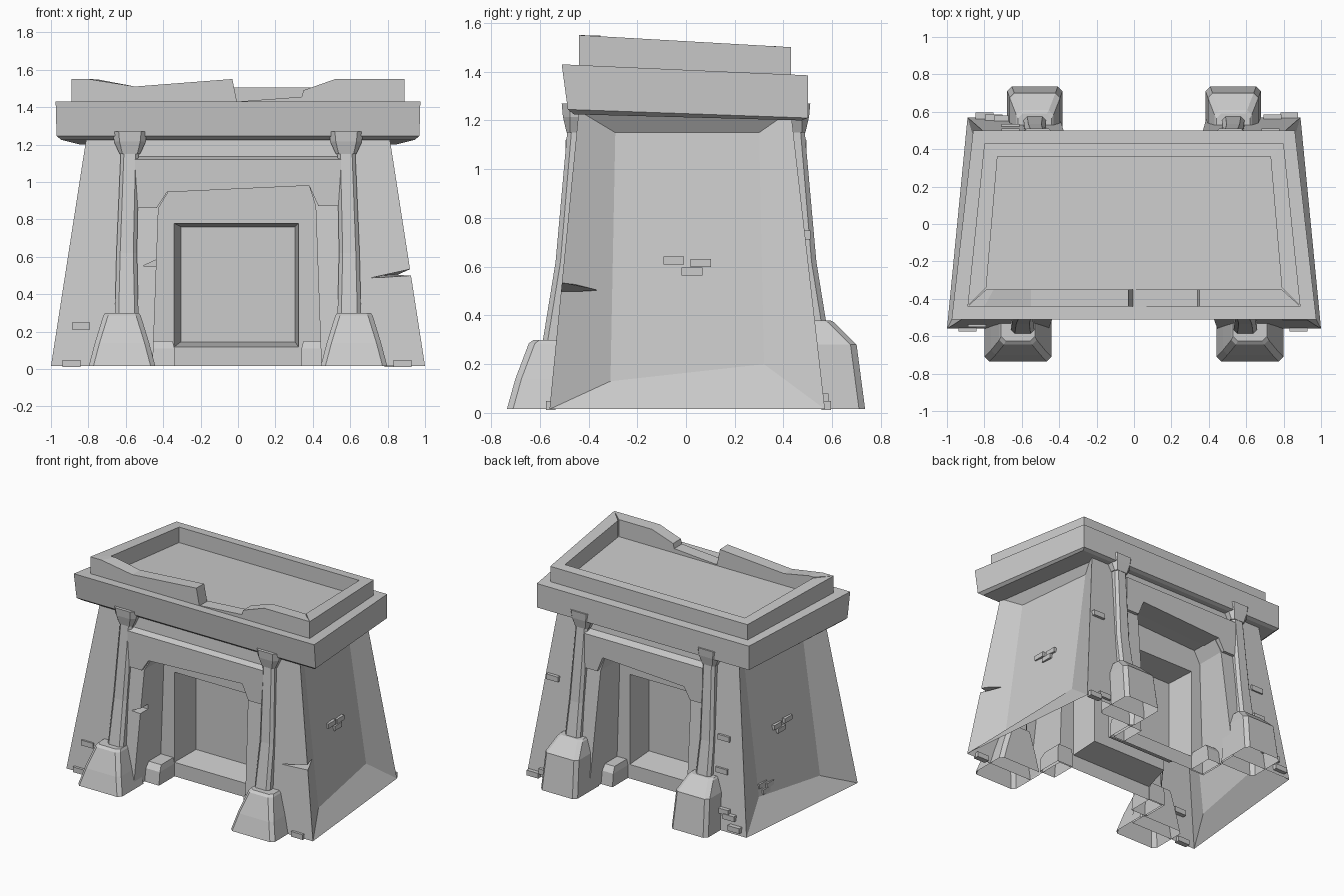
import bpy, bmesh

if "Cube" in bpy.data.objects:
    bpy.data.objects.remove(bpy.data.objects["Cube"])


def make(name, verts, faces):
    me = bpy.data.meshes.new(name)
    bm = bmesh.new()
    vs = [bm.verts.new(v) for v in verts]
    for f in faces:
        bm.faces.new([vs[i] for i in f])
    bmesh.ops.recalc_face_normals(bm, faces=bm.faces[:])
    bm.to_mesh(me)
    bm.free()
    ob = bpy.data.objects.new(name, me)
    bpy.context.collection.objects.link(ob)
    return ob


def drop_bottom(ob, z=0.03):
    bm = bmesh.new()
    bm.from_mesh(ob.data)
    low = [f for f in bm.faces if all(v.co.z < z for v in f.verts)]
    bmesh.ops.delete(bm, geom=low, context='FACES')
    bm.to_mesh(ob.data)
    bm.free()


def loft(name, rings):
    n = len(rings[0])
    verts = [p for r in rings for p in r]
    faces = [list(range(n)), list(range(len(verts) - n, len(verts)))]
    for k in range(len(rings) - 1):
        for i in range(n):
            j = (i + 1) % n
            faces.append([k*n + i, k*n + j, (k+1)*n + j, (k+1)*n + i])
    return make(name, verts, faces)


def ring(xf, xb, yf, yb, zf, zb=None):
    zb = zf if zb is None else zb
    return [(-xf, yf, zf), (xf, yf, zf), (xb, yb, zb), (-xb, yb, zb)]


def rect(x0, x1, y0, y1, z):
    return [(x0, y0, z), (x1, y0, z), (x1, y1, z), (x0, y1, z)]


def chamfered(cx, w, y0, y1, c, z):
    a, b = cx - w, cx + w
    d = c if y1 > y0 else -c
    return [(a + c, y0, z), (b - c, y0, z), (b, y0 + d, z), (b, y1 - d, z),
            (b - c, y1, z), (a + c, y1, z), (a, y1 - d, z), (a, y0 + d, z)]


def prism(name, front, y0, y1, back=None):
    return loft(name, [[(x, y0, z) for x, z in front],
                       [(x, y1, z) for x, z in (back or front)]])


def brick(name, c, s):
    ob = loft(name, [rect(-s[0]/2, s[0]/2, -s[1]/2, s[1]/2, z) for z in (-s[2]/2, s[2]/2)])
    ob.location = c


# tapered body with sunken side panels
verts = ring(1.0, .89, -.56, .57, .015) + ring(.81, .73, -.44, .43, 1.24)
panel = [(.87, -.31, .13), (.815, .32, .20), (.68, .30, 1.15), (.74, -.29, 1.15)]
faces = [[0, 1, 2, 3], [4, 5, 6, 7], [0, 1, 5, 4], [3, 2, 6, 7]]
for s, outer in ((1, (1, 2, 6, 5)), (-1, (0, 3, 7, 4))):
    b = len(verts)
    verts += [(s*x, y, z) for x, y, z in panel]
    faces.append([b, b+1, b+2, b+3])
    for i in range(4):
        j = (i + 1) % 4
        faces.append([outer[i], outer[j], b+j, b+i])
body = make("body", verts, faces)

# portal recesses, doors and cracks cut from the body
cutters = []
for side, sy, sx in (("front", 1, 1.0), ("back", -1, .87)):
    niche = [(-.46, -.1), (-.425, .86), (-.37, .95), (.38, .98), (.415, .87), (.45, -.1)]
    cutters.append(prism(side + "_portal_cutter", [(x*sx, z) for x, z in niche], -.8*sy, -.25*sy))
    d0 = [(-.345, .115), (-.345, .78), (.325, .78), (.325, .115)]
    d1 = [(-.305, .145), (-.305, .76), (.305, .76), (.305, .145)]
    cutters.append(prism(side + "_door_cutter", [(x*sx, z) for x, z in d0], -.27*sy, -.05*sy,
                         [(x*sx, z) for x, z in d1]))
cutters.append(loft("crack_cutter", [[(.70, -.54, .485), (1.1, -.60, .51), (1.1, -.60, .575)],
                                     [(.78, -.37, .50), (1.1, -.36, .51), (1.1, -.36, .52)]]))
cutters.append(prism("jamb_crack_cutter", [(-.51, .55), (-.40, .545), (-.40, .60)], -.6, -.42))
for c in cutters:
    m = body.modifiers.new(c.name, 'BOOLEAN')
    m.operation, m.solver, m.object = 'DIFFERENCE', 'EXACT', c
    c.hide_render = True
bpy.context.view_layer.update()
cut = bpy.data.meshes.new_from_object(body.evaluated_get(bpy.context.evaluated_depsgraph_get()))
body.modifiers.clear()
body.data = cut
for c in cutters:
    bpy.data.objects.remove(c)
drop_bottom(body)

# roof slab, higher at the front
loft("roof_slab", [ring(.945, .845, -.46, .475, 1.225, 1.20),
                   ring(.97, .86, -.485, .50, 1.245, 1.21),
                   ring(.975, .86, -.51, .50, 1.43, 1.385)])

# parapet: back and side walls, broken front wall
loft("parapet_back", [[(-.74, .36, 1.38), (.74, .36, 1.38), (.80, .43, 1.37), (-.80, .43, 1.37)],
                      [(-.74, .36, 1.505), (.74, .36, 1.505), (.80, .43, 1.50), (-.80, .43, 1.50)]])
for s, n in ((-1, "left"), (1, "right")):
    quad = [(.89*s, -.44), (.79*s, -.34), (.73*s, .36), (.80*s, .43)]
    loft("parapet_" + n, [[(x, y, 1.38) for x, y in quad],
                          [(x, y, 1.55 - .057*(y + .44)) for x, y in quad]])
prism("parapet_front_left", [(-.89, 1.40), (-.89, 1.55), (-.80, 1.55), (-.55, 1.51),
                             (-.03, 1.55), (0, 1.40)], -.44, -.35,
      [(-.79, 1.40), (-.79, 1.548), (-.75, 1.548), (-.55, 1.51), (-.03, 1.548), (0, 1.40)])
prism("parapet_front_right", [(0, 1.40), (0, 1.43), (.34, 1.455), (.35, 1.49), (.52, 1.55),
                              (.89, 1.55), (.89, 1.40)], -.44, -.35,
      [(0, 1.40), (0, 1.43), (.34, 1.455), (.35, 1.49), (.52, 1.548), (.79, 1.548), (.79, 1.40)])

# both portals: lintel, corner blocks, leaning pillars
for side, sy, sx in (("front", 1, 1.0), ("back", -1, .87)):
    is_front = side == "front"
    under = [(-.55, .86), (-.435, .86), (-.38, .945), (.38, .98), (.43, .87), (.55, .87)]
    f = [(x*sx, z) for x, z in under]
    prism(side + "_lintel", f + [(.55*sx, 1.12), (-.55*sx, 1.12)], -.495*sy, -.35*sy,
          f + [(.55*sx, 1.17), (-.55*sx, 1.17)])
    for s, n in ((-1, "left"), (1, "right")):
        a, b = sorted((s*.34*sx, s*.47*sx))
        drop_bottom(loft(f"{side}_{n}_jamb_block", [rect(a, b, -.43*sy, -.24*sy, .015),
                                                    rect(a, b, -.42*sy, -.24*sy, .11),
                                                    rect(a + .01, b - .01, -.39*sy, -.24*sy, .15)]))
        # pillar foot: half width, front depth, height
        x = (.62 if is_front else .53)*s
        foot = ([(.178, .735, .015), (.145, .70, .14), (.10, .645, .285), (.09, .625, .30)] if is_front else
                [(.148, .735, .015), (.135, .70, .28), (.10, .61, .37), (.09, .59, .38)])
        drop_bottom(loft(f"{side}_{n}_pillar_base",
                         [chamfered(x, w, -y*sy, -.44*sy, .025, z) for w, y, z in foot]))
        x0 = (.595 if is_front else .53)*s
        x1 = (.578 if is_front else .515)*s
        loft(f"{side}_{n}_pillar_shaft", [chamfered(x0, .063, -.59*sy, -.48*sy, .02, .28),
                                          chamfered(x0, .055, -.535*sy, -.43*sy, .02, .62),
                                          chamfered(x1, .048, -.485*sy, -.38*sy, .017, 1.18)])
        loft(f"{side}_{n}_pillar_capital", [chamfered(x1, .055, -.49*sy, -.37*sy, .015, 1.15),
                                            chamfered(x1, .085, -.505*sy, -.35*sy, .03, 1.215),
                                            chamfered(x1, .09, -.51*sy, -.35*sy, .03, 1.27)])

# loose bricks on the front and back walls
wall_bricks = [(-.89, -.555, .03), (.88, -.555, .03), (-.84, -.53, .23),
               (.83, .575, .03), (.74, .565, .06), (.73, .49, .73),
               (-.66, .49, .66), (-.66, .515, .43), (-.75, .565, .13), (-.70, .56, .16), (-.80, .575, .06)]
for i, c in enumerate(wall_bricks):
    brick(f"wall_brick_{i}", c, (.095, .04, .038))

# brick clusters on the side panels
for s, n in ((1, "right"), (-1, "left")):
    spots = [(-.05, .625), (.06, .615), (.025, .58)]
    if s < 0:
        spots += [(.27, .27), (.20, .25), (.24, .22)]
    for i, (y, z) in enumerate(spots):
        x = .88 - .127*z - .085*(y + .31)
        brick(f"{n}_panel_brick_{i}", (s*x, y, z), (.04, .085, .034))
